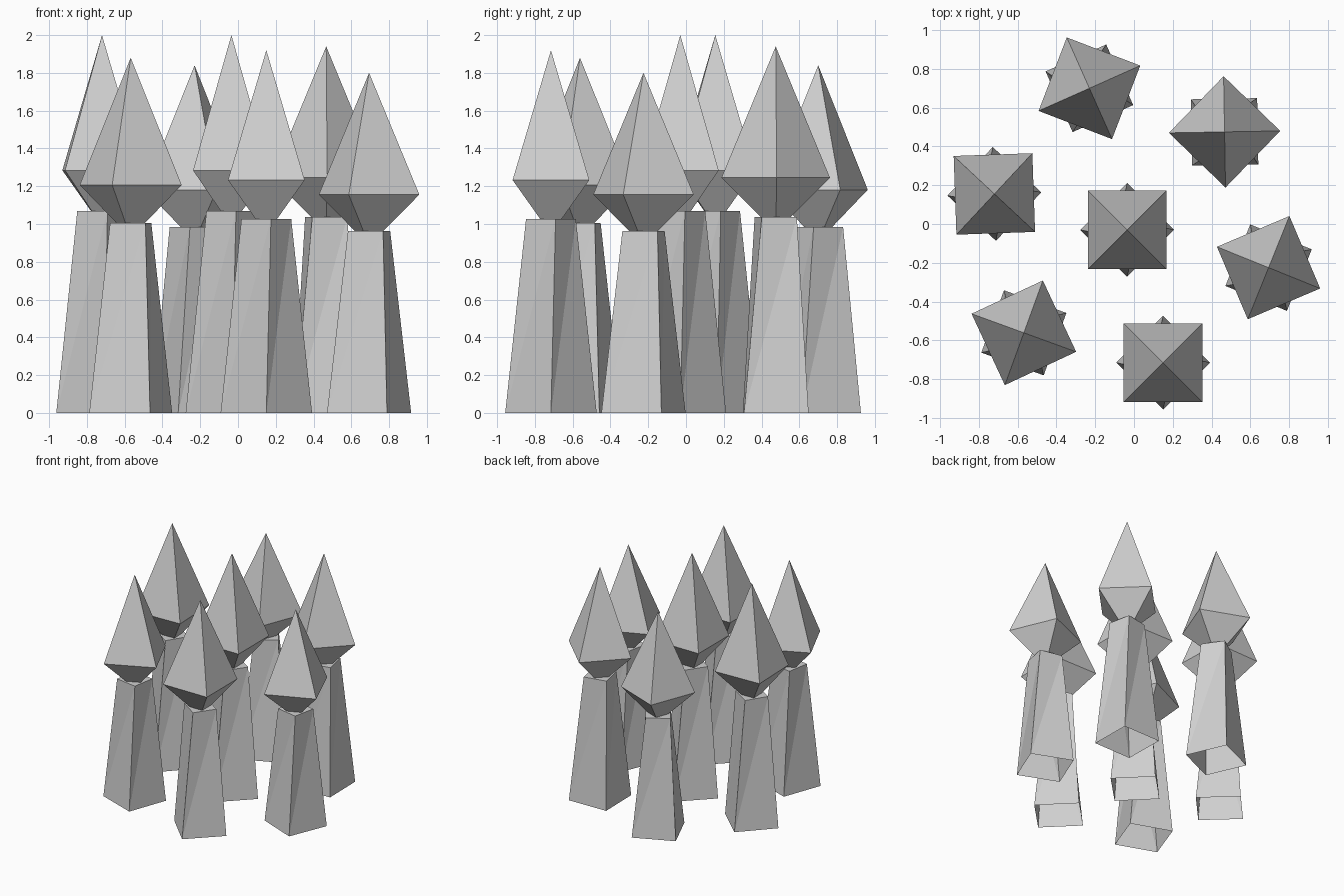
import bpy, math

if "Cube" in bpy.data.objects:
    bpy.data.objects.remove(bpy.data.objects["Cube"])

# One flat grey for everything
grey = bpy.data.materials.new("light_grey")
grey.diffuse_color = (0.63, 0.63, 0.63, 1)
grey.use_nodes = True
grey.node_tree.nodes["Principled BSDF"].inputs["Base Color"].default_value = grey.diffuse_color


def ring(radius, z, angle):
    """Four corners of a square ring; angle is that of the first corner."""
    return [(radius * math.cos(math.radians(angle + 90 * i)),
             radius * math.sin(math.radians(angle + 90 * i)), z) for i in range(4)]


def add(name, verts, faces, x, y, turn):
    mesh = bpy.data.meshes.new(name)
    mesh.from_pydata(verts, [], faces)
    mesh.materials.append(grey)
    ob = bpy.data.objects.new(name, mesh)
    ob.location = (x, y, 0)
    ob.rotation_euler.z = math.radians(turn)
    bpy.context.collection.objects.link(ob)


def spike(n, x, y, h, turn):
    # Stem: tapered, slightly twisted, open underneath
    verts = ring(0.242, 0, 0) + ring(0.134, 0.535 * h, 10.5)
    faces = [(4, 5, 6, 7)]
    for i in range(4):
        j = (i + 1) % 4
        faces += [(i, j, j + 4), (i, j + 4, i + 4)]
    add(f"stem_{n}", verts, faces, x, y, turn)

    # Cap: long pyramid above, short one below, set 45 degrees to the stem
    verts = ring(0.287, 0.642 * h, 45) + [(0, 0, h), (0, 0, 0.493 * h)]
    faces = []
    for i in range(4):
        j = (i + 1) % 4
        faces += [(i, j, 4), (j, i, 5)]
    add(f"cap_{n}", verts, faces, x, y, turn)


# x, y, height, turn of each spike
SPIKES = [
    (-0.035, -0.03, 2.00, 0),
    (-0.72, 0.155, 2.00, 2),
    (-0.23, 0.70, 1.84, -21),
    (0.467, 0.475, 1.94, 46),
    (0.694, -0.225, 1.80, 23),
    (0.15, -0.715, 1.92, 0),
    (-0.568, -0.561, 1.88, 25),
]
for n, s in enumerate(SPIKES, 1):
    spike(n, *s)
